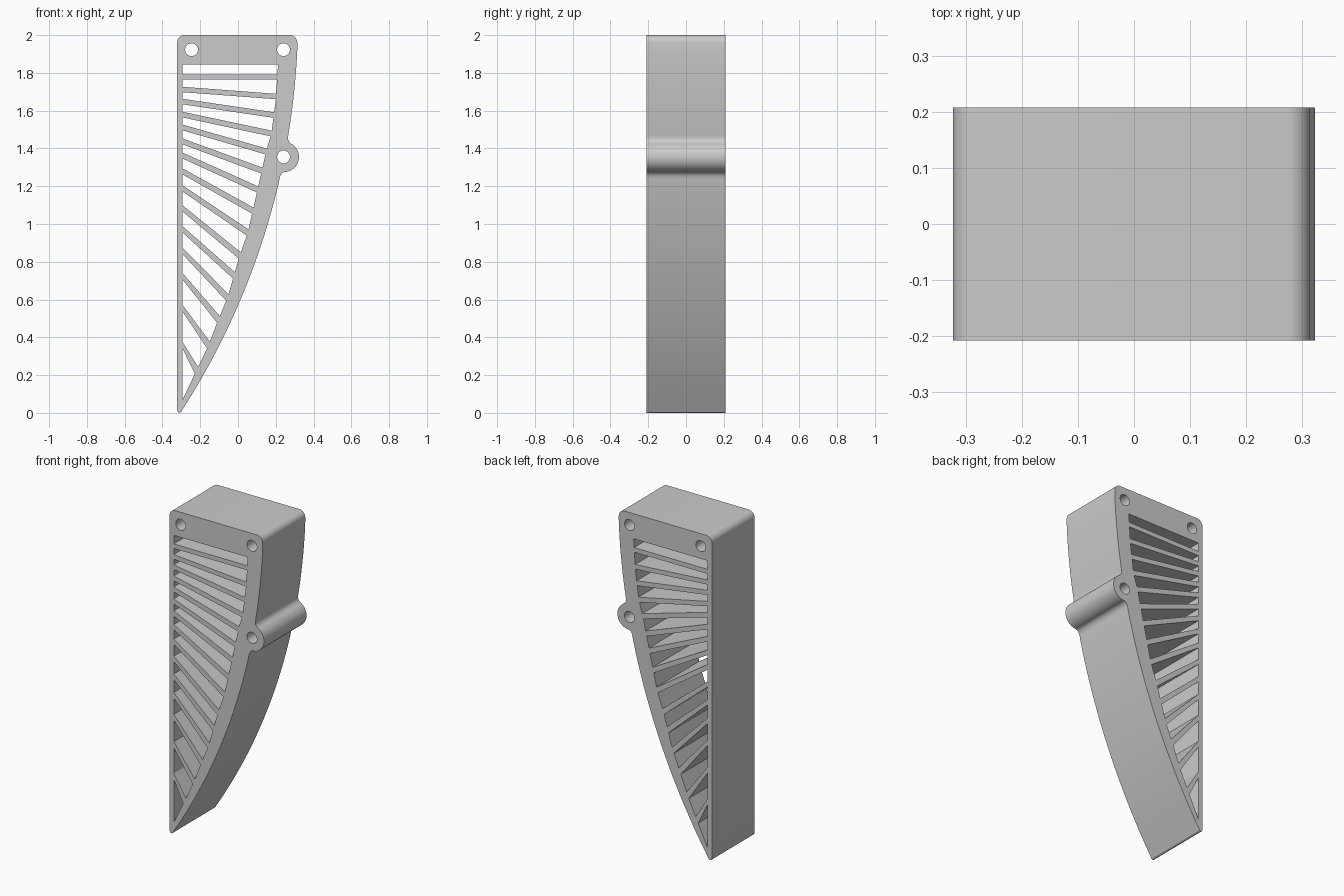
import bpy
from math import sin, cos, radians, sqrt
from mathutils import Matrix, Vector

cube = bpy.data.objects.get("Cube")
if cube:
    bpy.data.objects.remove(cube, do_unlink=True)

HALF_DEPTH = 0.208
LEFT, WALL = -0.323, -0.293


def arc(cx, cz, r, start, end, steps):
    """Points on a circular arc, angles in degrees."""
    angles = [radians(start + (end - start) * i / steps) for i in range(steps + 1)]
    return [(cx + r * cos(a), cz + r * sin(a)) for a in angles]


def fillet(a, b, c, steps=6):
    """Quadratic blend from a to c, pulled towards b."""
    a, b, c = Vector(a), Vector(b), Vector(c)
    ts = [i / steps for i in range(steps + 1)]
    return [tuple(a * (1 - t) ** 2 + b * 2 * t * (1 - t) + c * t * t) for t in ts]


def outer_x(z):
    """Large-radius sweep of the outer edge."""
    return sqrt(3.85 ** 2 - (z - 2.1) ** 2) - 3.532


def sweep(z0, z1, steps):
    zs = [z0 + (z1 - z0) * i / steps for i in range(steps + 1)]
    return [(outer_x(z), z) for z in zs]


INNER = [(-0.293, 0.071), (-0.22, 0.225), (-0.16, 0.35), (-0.108, 0.484),
         (-0.055, 0.612), (0.008, 0.83), (0.052, 0.955), (0.103, 1.18),
         (0.15, 1.39), (0.177, 1.48), (0.2, 1.66), (0.212, 1.845)]


def inner_x(z):
    """Inner edge of the curved rim at a height."""
    for (x0, z0), (x1, z1) in zip(INNER, INNER[1:]):
        if z <= z1:
            return x0 + (x1 - x0) * (z - z0) / (z1 - z0)
    return INNER[-1][0]


# Outline, clockwise from the top left corner
outline = arc(LEFT + 0.04, 1.96, 0.04, 180, 90, 8)
outline += arc(0.274, 1.96, 0.04, 90, 0, 8)
outline += sweep(1.92, 1.48, 10)
outline += fillet((outer_x(1.46), 1.46), (0.262, 1.435), (0.288, 1.421))
outline += arc(0.243, 1.355, 0.08, 50, -83, 20)
outline += fillet((0.246, 1.275), (0.222, 1.27), (outer_x(1.225), 1.225))
outline += sweep(1.2, 0.02, 28)
outline += [(-0.301, 0.005), (-0.31, 0), (-0.318, 0.004), (LEFT, 0.016)]

# Screw holes
loops = [outline]
for x, z in [(-0.246, 1.923), (0.241, 1.923), (0.241, 1.355)]:
    loops.append(arc(x, z, 0.034, 0, 345, 23))

# Slat centre heights at the straight wall and at the curved rim
slat_wall = [1.778, 1.712, 1.648, 1.579, 1.511, 1.437, 1.362, 1.278,
             1.188, 1.082, 0.971, 0.857, 0.722, 0.553, 0.357]
slat_rim = [1.778, 1.675, 1.577, 1.479, 1.384, 1.283, 1.183, 1.071,
            0.955, 0.833, 0.728, 0.611, 0.495, 0.36, 0.225]

# Openings between neighbouring slats
top_wall = top_rim = 1.845
for i, (wall, rim) in enumerate(zip(slat_wall, slat_rim)):
    half = 0.014 + 0.0003 * i
    bottom_rim = rim + half
    rim_zs = [top_rim + (bottom_rim - top_rim) * k / 3 for k in range(4)]
    loops.append([(WALL, wall + half), (WALL, top_wall)]
                 + [(inner_x(z), z) for z in rim_zs])
    top_wall, top_rim = wall - half, rim - half
loops.append([(WALL, INNER[0][1]), (WALL, top_wall), (inner_x(top_rim), top_rim)])

# Filled profile extruded through the depth
profile = bpy.data.curves.new("bracket_profile", 'CURVE')
profile.dimensions = '2D'
profile.fill_mode = 'BOTH'
profile.extrude = HALF_DEPTH
for loop in loops:
    spline = profile.splines.new('POLY')
    spline.points.add(len(loop) - 1)
    for point, (x, z) in zip(spline.points, loop):
        point.co = (x, z, 0, 1)
    spline.use_cyclic_u = True

bracket = bpy.data.objects.new("slatted_bracket", profile)
bpy.context.collection.objects.link(bracket)
bpy.ops.object.select_all(action='DESELECT')
bracket.select_set(True)
bpy.context.view_layer.objects.active = bracket
bpy.ops.object.convert(target='MESH')
bracket = bpy.context.object
bracket.data.transform(Matrix.Rotation(radians(90), 4, 'X'))

# Weld the caps to the walls
bpy.ops.object.mode_set(mode='EDIT')
bpy.ops.mesh.select_all(action='SELECT')
bpy.ops.mesh.remove_doubles(threshold=0.0001)
bpy.ops.mesh.normals_make_consistent(inside=False)
bpy.ops.object.mode_set(mode='OBJECT')
bpy.ops.object.shade_smooth_by_angle(angle=radians(30))

# Plain grey material
grey = bpy.data.materials.new("plain_grey")
grey.use_nodes = True
colour = (0.6, 0.6, 0.6, 1)
grey.diffuse_color = colour
grey.node_tree.nodes["Principled BSDF"].inputs["Base Color"].default_value = colour
bracket.data.materials.clear()
bracket.data.materials.append(grey)
